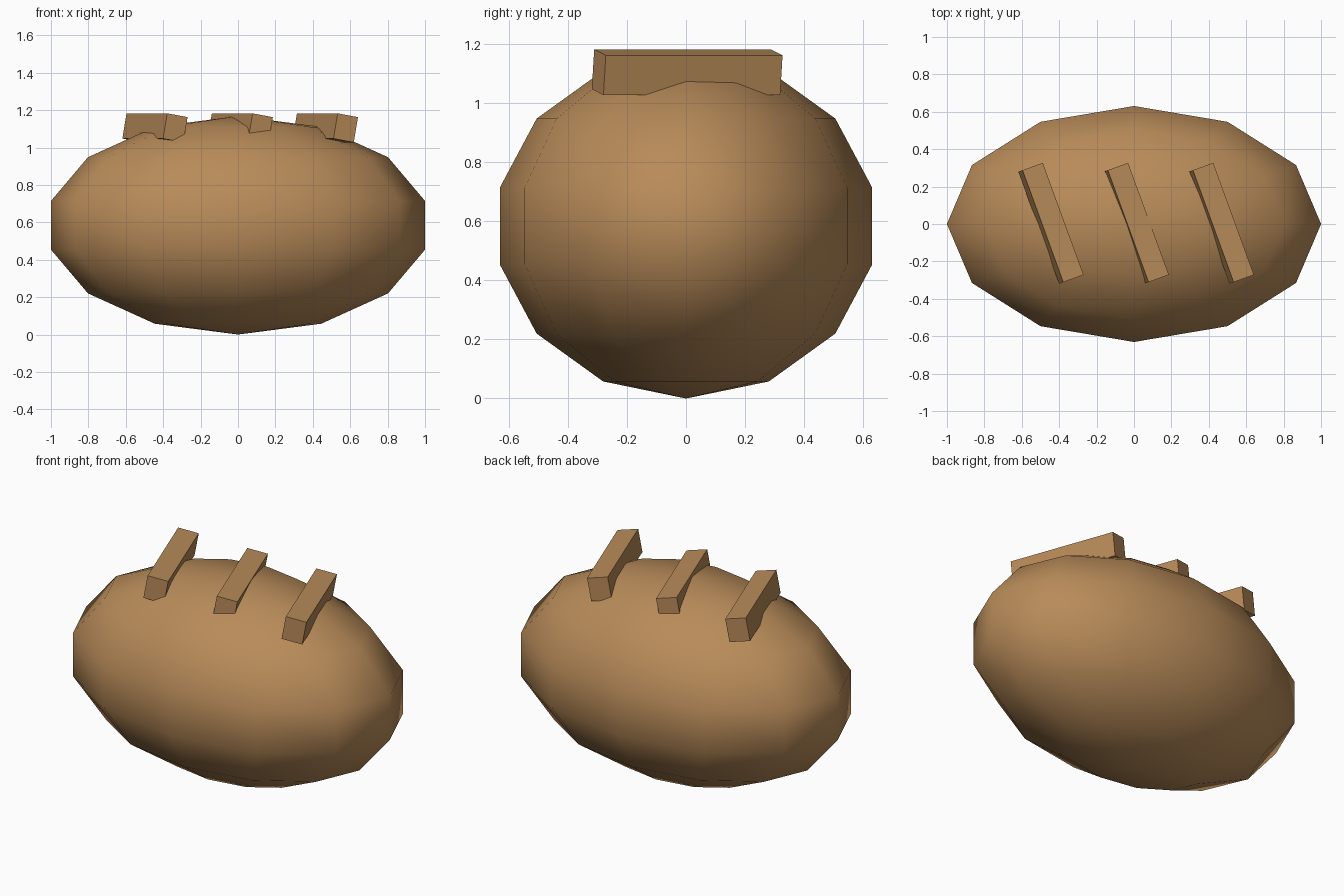
import bpy
from math import radians

if "Cube" in bpy.data.objects:
    bpy.data.objects.remove(bpy.data.objects["Cube"])


def colour(name, rgb):
    mat = bpy.data.materials.new(name)
    mat.diffuse_color = (*rgb, 1.0)
    mat.use_nodes = True
    mat.node_tree.nodes["Principled BSDF"].inputs["Base Color"].default_value = mat.diffuse_color
    return mat


crust = colour("crust_brown", (0.479, 0.258, 0.100))

# Loaf: low-poly ellipsoid, smooth shaded
bpy.ops.mesh.primitive_uv_sphere_add(segments=12, ring_count=7, radius=1.0,
                                     location=(0, 0, 0.584))
loaf = bpy.context.object
loaf.name = "loaf"
loaf.scale = (1.026, 0.647, 0.584)
bpy.ops.object.transform_apply(location=False, rotation=False, scale=True)
bpy.ops.object.shade_smooth()
loaf.data.materials.append(crust)

# Three slanted ridges across the top, each tipped slightly to the right
for i, x in enumerate((-0.444, 0.012, 0.467)):
    bpy.ops.mesh.primitive_cube_add(size=1.0, location=(x, 0.004, 1.105),
                                    rotation=(0, radians(10), radians(20)))
    ridge = bpy.context.object
    ridge.name = f"ridge_{i + 1}"
    ridge.scale = (0.117, 0.637, 0.137)
    bpy.ops.object.transform_apply(location=False, rotation=False, scale=True)
    ridge.data.materials.append(crust)
